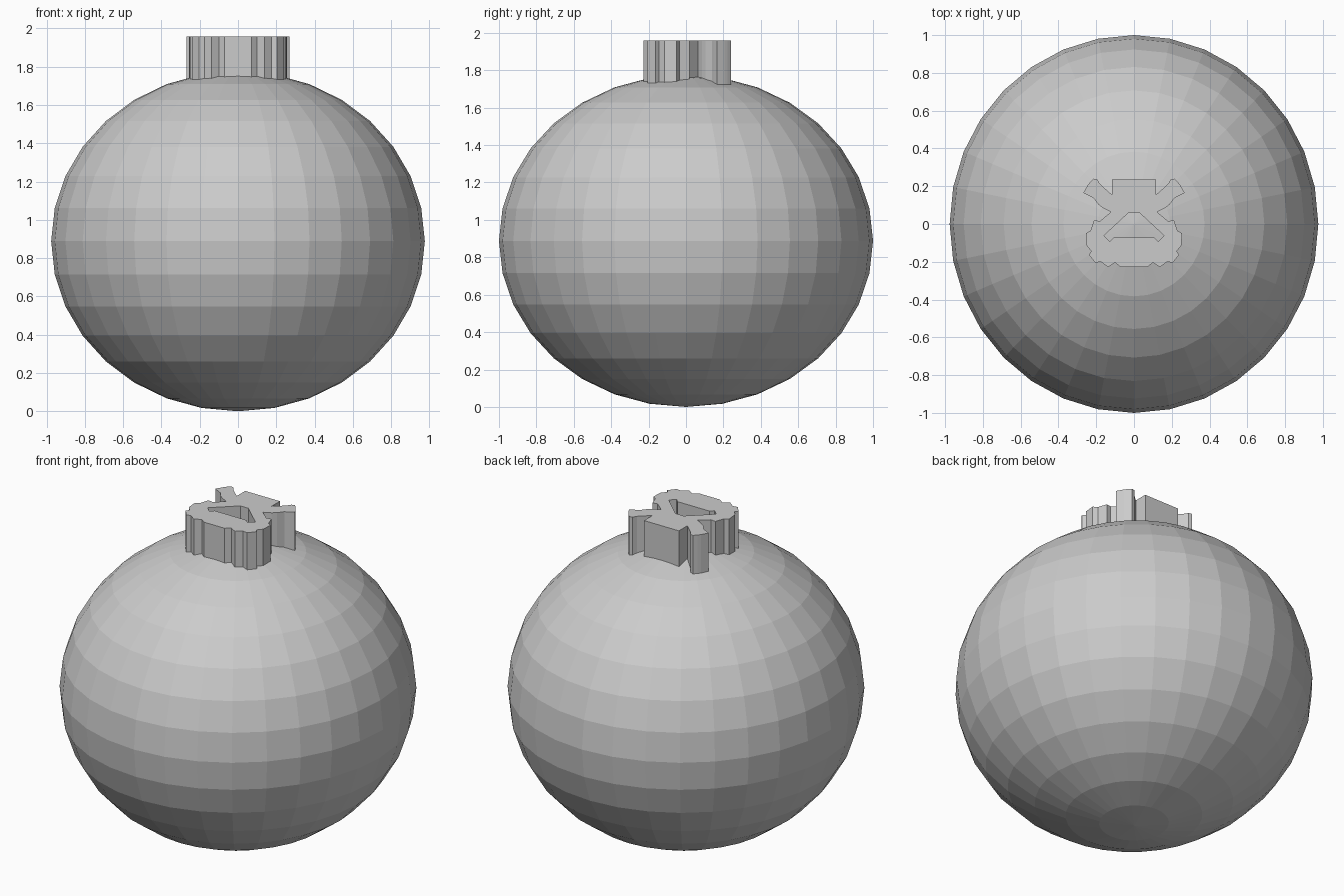
import bpy, bmesh

if "Cube" in bpy.data.objects:
    bpy.data.objects.remove(bpy.data.objects["Cube"])

# Low-poly round body, slightly squashed
bpy.ops.mesh.primitive_uv_sphere_add(segments=32, ring_count=16, radius=1, location=(0, 0, 0.888))
body = bpy.context.object
body.name = "round_body"
body.scale = (0.976, 1.0, 0.888)
bpy.ops.object.transform_apply(location=False, rotation=False, scale=True)

# Raised cap ornament: right half of the outline and of its opening
OUTER = [(.117, .236), (.117, .155), (.145, .18), (.18, .212), (.195, .236), (.215, .24),
         (.232, .222), (.245, .205), (.268, .165), (.24, .15), (.215, .138), (.19, .105),
         (.165, .085), (.122, .064), (.18, .015), (.212, .02), (.23, -.035), (.255, -.05),
         (.25, -.115), (.225, -.145), (.24, -.162), (.205, -.205), (.175, -.2),
         (.138, -.228), (.1, -.205), (.07, -.228)]
HOLE = [(.027, .061), (.16, -.062), (.128, -.093), (.107, -.072)]
BOTTOM, TOP = 1.70, 1.958


def mirrored(half):
    return half + [(-x, y) for x, y in reversed(half)]


def curve_loop(curve, points):
    spline = curve.splines.new('POLY')
    spline.points.add(len(points) - 1)
    for p, (x, y) in zip(spline.points, points):
        p.co = (x, y, 0, 1)
    spline.use_cyclic_u = True


curve = bpy.data.curves.new("cap_ornament", 'CURVE')
curve.dimensions = '2D'
curve.fill_mode = 'BOTH'
curve.extrude = (TOP - BOTTOM) / 2
for loop in (OUTER, HOLE):
    curve_loop(curve, mirrored(loop))
cap = bpy.data.objects.new("cap_ornament", curve)
cap.location.z = (TOP + BOTTOM) / 2
bpy.context.collection.objects.link(cap)

# Turn the extruded outline into a mesh
bpy.ops.object.select_all(action='DESELECT')
cap.select_set(True)
bpy.context.view_layer.objects.active = cap
bpy.ops.object.convert(target='MESH')
bpy.ops.object.shade_flat()
